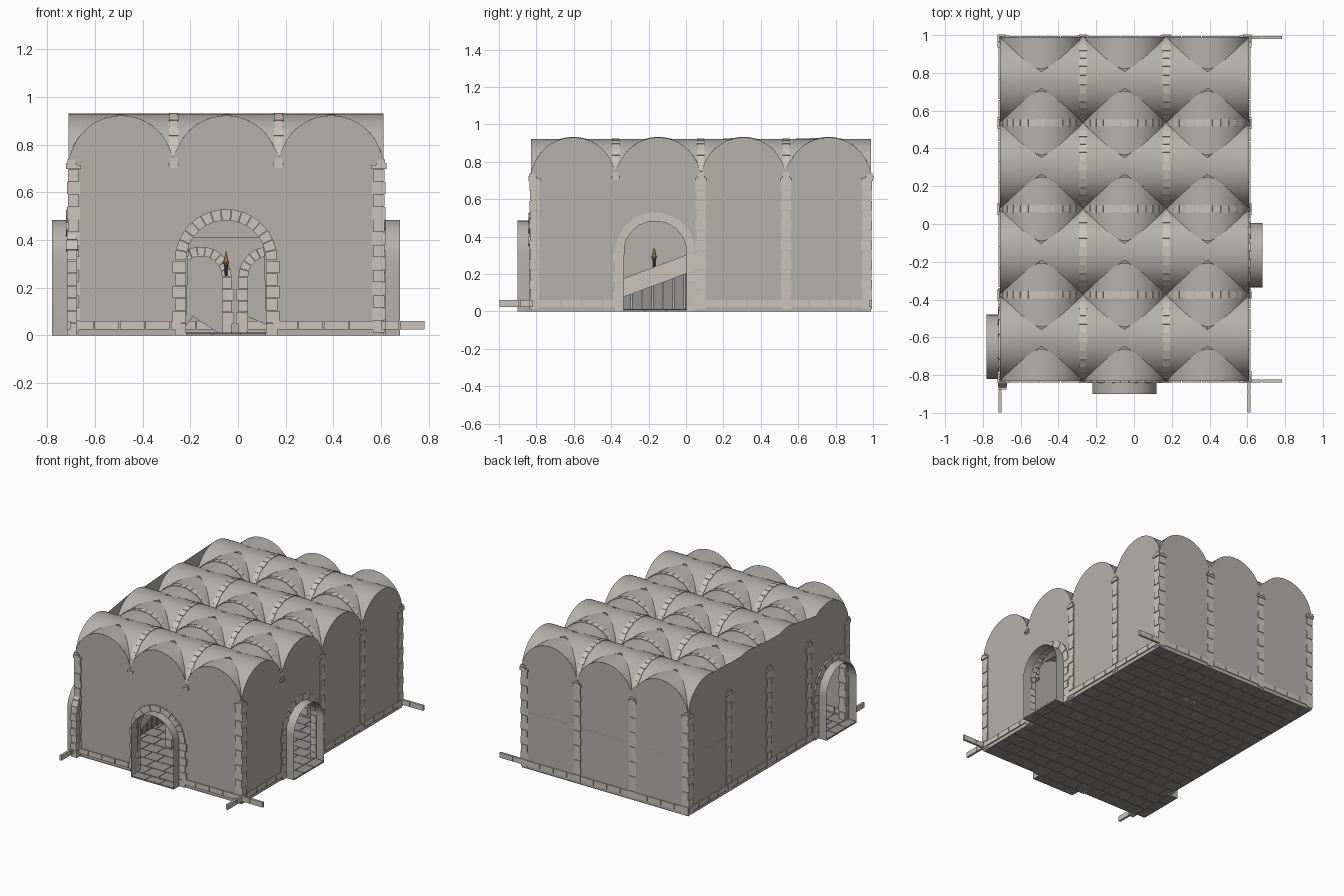
import bpy, bmesh, math, random

if "Cube" in bpy.data.objects:
    bpy.data.objects.remove(bpy.data.objects["Cube"])
random.seed(4)

XS = [-0.71, -0.27, 0.17, 0.61]
YS = [-0.83, -0.375, 0.08, 0.535, 0.99]
RX, RY, SPRING = 0.22, 0.2275, 0.7025
DOOR_R, DOOR_S = 0.17, 0.315

def mat(name, c):
    m = bpy.data.materials.new(name)
    m.diffuse_color = (*c, 1)
    m.use_nodes = True
    m.node_tree.nodes["Principled BSDF"].inputs["Base Color"].default_value = m.diffuse_color
    return m

PLASTER = mat("plaster", (0.46, 0.44, 0.41))
STONE = mat("pale_stone", (0.60, 0.55, 0.49))
FLOOR = mat("floor_stone", (0.30, 0.29, 0.28))
IRON = mat("iron", (0.10, 0.09, 0.08))
FLAME = mat("flame", (0.9, 0.45, 0.1))

def finish(bm, name, m, smooth=False, weld=False):
    if weld:
        bmesh.ops.remove_doubles(bm, verts=bm.verts, dist=0.0003)
    bmesh.ops.recalc_face_normals(bm, faces=bm.faces)
    me = bpy.data.meshes.new(name)
    bm.to_mesh(me)
    bm.free()
    me.materials.append(m)
    if smooth:
        me.polygons.foreach_set("use_smooth", [True] * len(me.polygons))
        me.set_sharp_from_angle(angle=math.radians(30))
    ob = bpy.data.objects.new(name, me)
    bpy.context.collection.objects.link(ob)
    return ob

def P(axis, u, w, z):
    """u runs along the plane, w across it."""
    return (u, w, z) if axis == 'x' else (w, u, z)

def prism(bm, axis, quad, w0, w1):
    """Block from a four-point (u, z) outline, from w0 to w1."""
    a = [bm.verts.new(P(axis, u, w0, z)) for u, z in quad]
    b = [bm.verts.new(P(axis, u, w1, z)) for u, z in quad]
    bm.faces.new(a)
    bm.faces.new(b[::-1])
    for i in range(4):
        j = (i + 1) % 4
        bm.faces.new((a[i], b[i], b[j], a[j]))

def box(bm, x0, x1, y0, y1, z0, z1):
    prism(bm, 'x', [(x0, z0), (x1, z0), (x1, z1), (x0, z1)], y0, y1)

def arc(c, r, z, n=24):
    return [(c - r * math.cos(math.pi * i / n), z + r * math.sin(math.pi * i / n)) for i in range(n + 1)]

def voussoirs(bm, axis, c, z, r0, r1, w0, w1, n, vary=0.003):
    for i in range(n):
        a, b = (math.pi * (i + t) / n for t in (0.025, 0.975))
        v = vary * (i % 2)
        pts = [(c + r * math.cos(t), z + r * math.sin(t)) for r, t in ((r0, a), (r1, a), (r1, b), (r0, b))]
        prism(bm, axis, pts, w0 - v, w1 + v)

def wall(name, axis, w, u0, u1, top, doors):
    bm = bmesh.new()
    pts = [(u0, 0)]
    for c, r, s in doors:
        pts += [(c - r, 0)] + arc(c, r, s) + [(c + r, 0)]
    pts += [(u1, 0)] + top[::-1]
    bm.faces.new([bm.verts.new(P(axis, u, w, z)) for u, z in pts])
    bmesh.ops.triangulate(bm, faces=bm.faces, ngon_method='EAR_CLIP')
    return finish(bm, name, PLASTER)

def scallops(edges, r):
    pts = []
    for a, b in zip(edges, edges[1:]):
        pts += arc((a + b) / 2, r, SPRING)[(1 if pts else 0):]
    return pts

# outer walls with scalloped tops
front_c, right_c, left_c = -0.05, -0.165, -0.65
wall("front_wall", 'x', YS[0], XS[0], XS[3], scallops(XS, RX), [(front_c, DOOR_R, DOOR_S)])
wall("back_wall", 'x', YS[4], XS[0], XS[3], scallops(XS, RX), [])
wall("right_wall", 'y', XS[3], YS[0], YS[4], scallops(YS, RY), [(right_c, DOOR_R, DOOR_S)])
wall("left_wall", 'y', XS[0], YS[0], YS[4], scallops(YS, RY), [(left_c, DOOR_R, DOOR_S)])

# groin vaults: two crossing barrels per bay, trimmed where they meet
bm = bmesh.new()
N = 32
def web(axis, cu, cw, ru, rw):
    """Barrel with profile along u, running along w, cut at the groins."""
    prof = []
    for i in range(N + 1):
        t = math.pi * i / N
        z = ru * math.sin(t)
        prof.append((cu - ru * math.cos(t), math.sqrt(max(0, rw * rw - z * z)), SPRING + z))
    for s in (-1, 1):
        for (ua, la, za), (ub, lb, zb) in zip(prof, prof[1:]):
            co = [(ua, rw, za), (ub, rw, zb), (ub, lb, zb), (ua, la, za)]
            bm.faces.new([bm.verts.new(P(axis, u, cw + s * l, z)) for u, l, z in co])
for xa, xb in zip(XS, XS[1:]):
    for ya, yb in zip(YS, YS[1:]):
        cx, cy = (xa + xb) / 2, (ya + yb) / 2
        web('x', cx, cy, RX, RY)
        web('y', cy, cx, RY, RX)
bmesh.ops.dissolve_degenerate(bm, dist=0.0002, edges=bm.edges)
finish(bm, "groin_vaults", PLASTER, smooth=True, weld=True)

# stone ribs between the bays
bm = bmesh.new()
for x in XS[1:3]:
    for a, b in zip(YS, YS[1:]):
        voussoirs(bm, 'y', (a + b) / 2, SPRING, RY - 0.022, RY + 0.004, x - 0.017, x + 0.017, 15)
for y in YS[1:4]:
    for a, b in zip(XS, XS[1:]):
        voussoirs(bm, 'x', (a + b) / 2, SPRING, RX - 0.022, RX + 0.004, y - 0.017, y + 0.017, 15)
finish(bm, "vault_ribs", STONE)

# piers of stacked blocks with capitals
piers, caps = bmesh.new(), bmesh.new()
for x in XS:
    for y in YS:
        px, py = min(max(x, -0.69), 0.59), min(max(y, -0.81), 0.967)
        bare = (y == YS[0] and x in XS[1:3]) or (x == XS[3] and y == YS[1])
        if not bare:
            for i in range(13):
                z, h = 0.012 + i * 0.0528, 0.024 + 0.004 * (i % 2)
                k = 0.024 + 0.004 * ((i + 1) % 2)
                box(piers, px - h, px + h, py - k, py + k, z, z + 0.051)
            box(caps, px - 0.032, px + 0.032, py - 0.032, py + 0.032, 0.698, 0.714)
        for h, z0, z1 in ((0.016, 0.702, 0.712), (0.022, 0.712, 0.724), (0.016, 0.724, 0.738)):
            cx, cy = min(max(x, -0.70), 0.60), min(max(y, -0.82), 0.98)
            box(caps, cx - h, cx + h, cy - h, cy + h, z0, z1)
finish(piers, "stone_piers", STONE)
finish(caps, "pier_capitals", STONE)

# door frames
def frame(bm, axis, c, r, s, thick, w0, w1, n, rows):
    voussoirs(bm, axis, c, s, r - 0.002, r + thick, w0, w1, n)
    for side in (-1, 1):
        for i in range(rows):
            z0, z1 = s * i / rows, s * (i + 0.96) / rows
            a, b = c + side * (r - 0.002), c + side * (r + thick + 0.01 * (i % 2))
            prism(bm, axis, [(a, z0), (b, z0), (b, z1), (a, z1)], w0, w1)

DOORS = [("front", 'x', front_c, YS[0], -1), ("right", 'y', right_c, XS[3], 1), ("left", 'y', left_c, XS[0], -1)]
for name, axis, c, w, s in DOORS:
    bm = bmesh.new()
    frame(bm, axis, c, DOOR_R, DOOR_S, 0.045, w + s * 0.008, w - s * 0.035, 15, 6)
    finish(bm, name + "_door_frame", STONE)
    # passage sheet outside the door, with its floor
    bm = bmesh.new()
    pts = [(c - DOOR_R, 0)] + arc(c, DOOR_R, DOOR_S) + [(c + DOOR_R, 0)]
    for (ua, za), (ub, zb) in zip(pts, pts[1:]):
        bm.faces.new([bm.verts.new(P(axis, u, ww, z)) for u, ww, z in
                      ((ua, w, za), (ub, w, zb), (ub, w + s * 0.07, zb), (ua, w + s * 0.07, za))])
    finish(bm, name + "_passage", PLASTER, smooth=True, weld=True)
    bm = bmesh.new()
    for i in range(3):
        u = c - DOOR_R + i * DOOR_R * 2 / 3
        a, b = u + 0.002, u + DOOR_R * 2 / 3 - 0.002
        prism(bm, axis, [(a, 0), (b, 0), (b, 0.01), (a, 0.01)], w, w + s * 0.07)
    finish(bm, name + "_threshold", FLOOR)

# floor tiles in running bond over a dark bed
bm = bmesh.new()
rows, step = 18, (YS[4] - YS[0]) / 18
for j in range(rows):
    y, x = YS[0] + j * step, XS[0]
    while x < XS[3] - 0.001:
        e = min(XS[3], x + (0.06 if j % 2 and x == XS[0] else random.uniform(0.10, 0.14)))
        if XS[3] - e < 0.04:
            e = XS[3]
        box(bm, x + 0.002, e - 0.002, y + 0.002, y + step - 0.002, 0, 0.012)
        x = e
finish(bm, "floor_tiles", FLOOR)
bm = bmesh.new()
box(bm, XS[0], XS[3], YS[0], YS[4], 0.004, 0.007)
finish(bm, "floor_bed", IRON)

# base course of long blocks, overrunning the corners
bm = bmesh.new()
for axis, w, u0, u1, c in (('x', YS[0], -0.71, 0.785, front_c), ('x', YS[4] - 0.003, -0.71, 0.785, None),
                           ('y', XS[0], 0.99, -1.0, left_c), ('y', XS[3], 0.99, -1.0, right_c)):
    n = round(abs(u1 - u0) / 0.11)
    for i in range(n):
        a, b = sorted(u0 + (u1 - u0) * t / n for t in (i + 0.02, i + 0.98))
        spans = [(a, b)]
        if c is not None:
            spans = [(a, min(b, c - 0.19)), (max(a, c + 0.19), b)]
        for p, q in spans:
            if q - p > 0.01:
                prism(bm, axis, [(p, 0.024), (q, 0.024), (q, 0.06), (p, 0.06)], w - 0.008, w + 0.008)
finish(bm, "base_course", STONE)

# gallery across the back bay, on small arches
arches = [(c, 0.09, 0.245) for c in (-0.155, 0.13, 0.415)]
wall("gallery_wall", 'x', 0.56, XS[0], XS[3], [(XS[0], 0.41), (XS[3], 0.41)], arches)
bm = bmesh.new()
for c, r, s in arches:
    frame(bm, 'x', c, r, s, 0.038, 0.55, 0.585, 11, 5)
finish(bm, "gallery_arch_frames", STONE)
bm = bmesh.new()
box(bm, XS[0], XS[3], 0.56, YS[4], 0.40, 0.41)
finish(bm, "gallery_floor", FLOOR)

# stairs up to the gallery along the left wall
bm = bmesh.new()
n, y0, y1 = 18, -0.46, 0.56
for i in range(n):
    a = y0 + (y1 - y0) * i / n
    box(bm, -0.70, -0.52, a, a + (y1 - y0) / n - 0.005, 0.01, 0.03 + 0.38 * (i + 1) / n)
finish(bm, "stair_steps", FLOOR)
bm = bmesh.new()
prism(bm, 'y', [(y0, 0.03), (y1, 0.41), (y1, 0.51), (y0, 0.13)], -0.525, -0.505)
finish(bm, "stair_parapet", STONE)

# torches
for i, (x, y, z) in enumerate([(-0.05, 0.535, 0.25), (-0.685, -0.17, 0.235)]):
    for part, m, z0, h, r0, r1 in (("handle", IRON, 0, 0.05, 0.005, 0.009), ("cup", IRON, 0.045, 0.015, 0.009, 0.014),
                                   ("flame", FLAME, 0.06, 0.045, 0.011, 0.001)):
        bm = bmesh.new()
        bmesh.ops.create_cone(bm, cap_ends=True, segments=10, radius1=r0, radius2=r1, depth=h)
        bmesh.ops.translate(bm, verts=bm.verts, vec=(x, y, z + z0 + h / 2))
        finish(bm, f"torch_{part}_{i + 1}", m, smooth=True)
